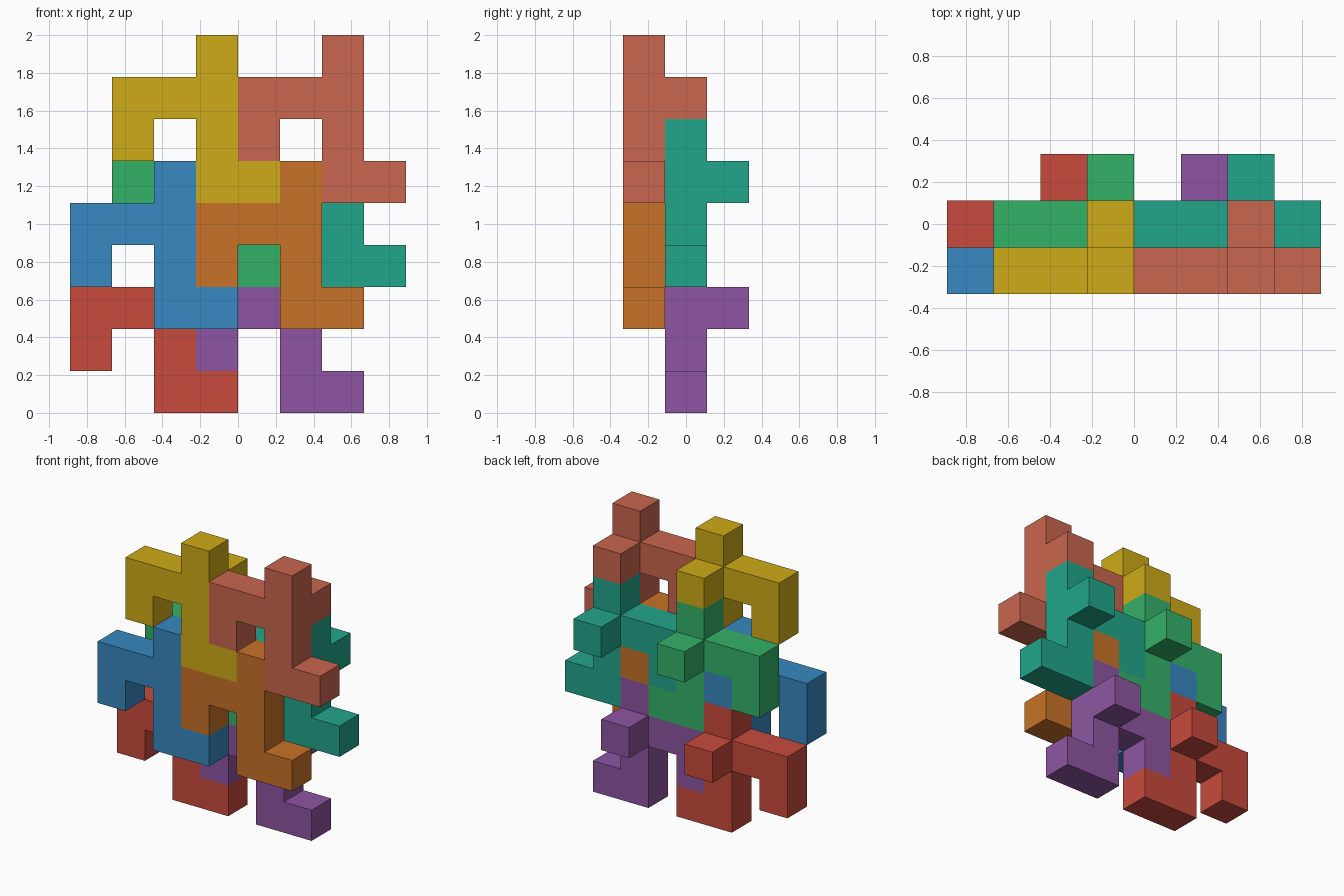
import bpy
import bmesh
from mathutils import Vector

if "Cube" in bpy.data.objects:
    bpy.data.objects.remove(bpy.data.objects["Cube"])

U = 2 / 9                                  # edge of one puzzle cell
ORIGIN = Vector((-4 * U, -1.5 * U, 0))     # corner of the cell grid

# One interlocking piece as (x, y, z) cells relative to its top cell
PIECE = {(0, 0, 0),
         (-2, 0, -1), (-1, 0, -1), (0, 0, -1),
         (-2, 0, -2), (0, 0, -2),
         (0, 0, -3), (1, 0, -3),
         (0, 1, -1)}                       # peg pointing backwards


def linear(c):
    c /= 255
    return c / 12.92 if c <= 0.04045 else ((c + 0.055) / 1.055) ** 2.4


def make_piece(name, top, rgb):
    cells = {tuple(a + b for a, b in zip(c, top)) for c in PIECE}
    bm = bmesh.new()
    # Skin: one quad wherever a cell has no neighbour
    for c in sorted(cells):
        for axis in range(3):
            u, v = (axis + 1) % 3, (axis + 2) % 3
            for side in (0, 1):
                n = list(c)
                n[axis] += 2 * side - 1
                if tuple(n) in cells:
                    continue
                loop = [(0, 0), (1, 0), (1, 1), (0, 1)]
                verts = []
                for du, dv in (loop if side else loop[::-1]):
                    p = Vector(c)
                    p[axis] += side
                    p[u] += du
                    p[v] += dv
                    verts.append(bm.verts.new(ORIGIN + p * U))
                bm.faces.new(verts)
    bmesh.ops.remove_doubles(bm, verts=bm.verts[:], dist=1e-4)
    # Merge coplanar quads into clean flat faces
    bmesh.ops.dissolve_limit(bm, angle_limit=0.01, verts=bm.verts[:], edges=bm.edges[:])
    mesh = bpy.data.meshes.new(name)
    bm.to_mesh(mesh)
    bm.free()
    mat = bpy.data.materials.new(name + "_colour")
    mat.diffuse_color = (*[linear(c) for c in rgb], 1)
    mat.use_nodes = True
    mat.node_tree.nodes["Principled BSDF"].inputs["Base Color"].default_value = mat.diffuse_color
    mesh.materials.append(mat)
    bpy.context.collection.objects.link(bpy.data.objects.new(name, mesh))


# Front layer
make_piece("yellow_piece", (3, 0, 8), (207, 171, 24))
make_piece("salmon_piece", (6, 0, 8), (201, 102, 78))
make_piece("blue_piece", (2, 0, 5), (56, 136, 193))
make_piece("orange_piece", (5, 0, 5), (200, 114, 40))
# Back layer
make_piece("green_piece", (3, 1, 6), (51, 178, 104))
make_piece("teal_piece", (6, 1, 6), (34, 166, 139))
make_piece("red_piece", (2, 1, 3), (200, 74, 60))
make_piece("purple_piece", (5, 1, 3), (142, 85, 162))
